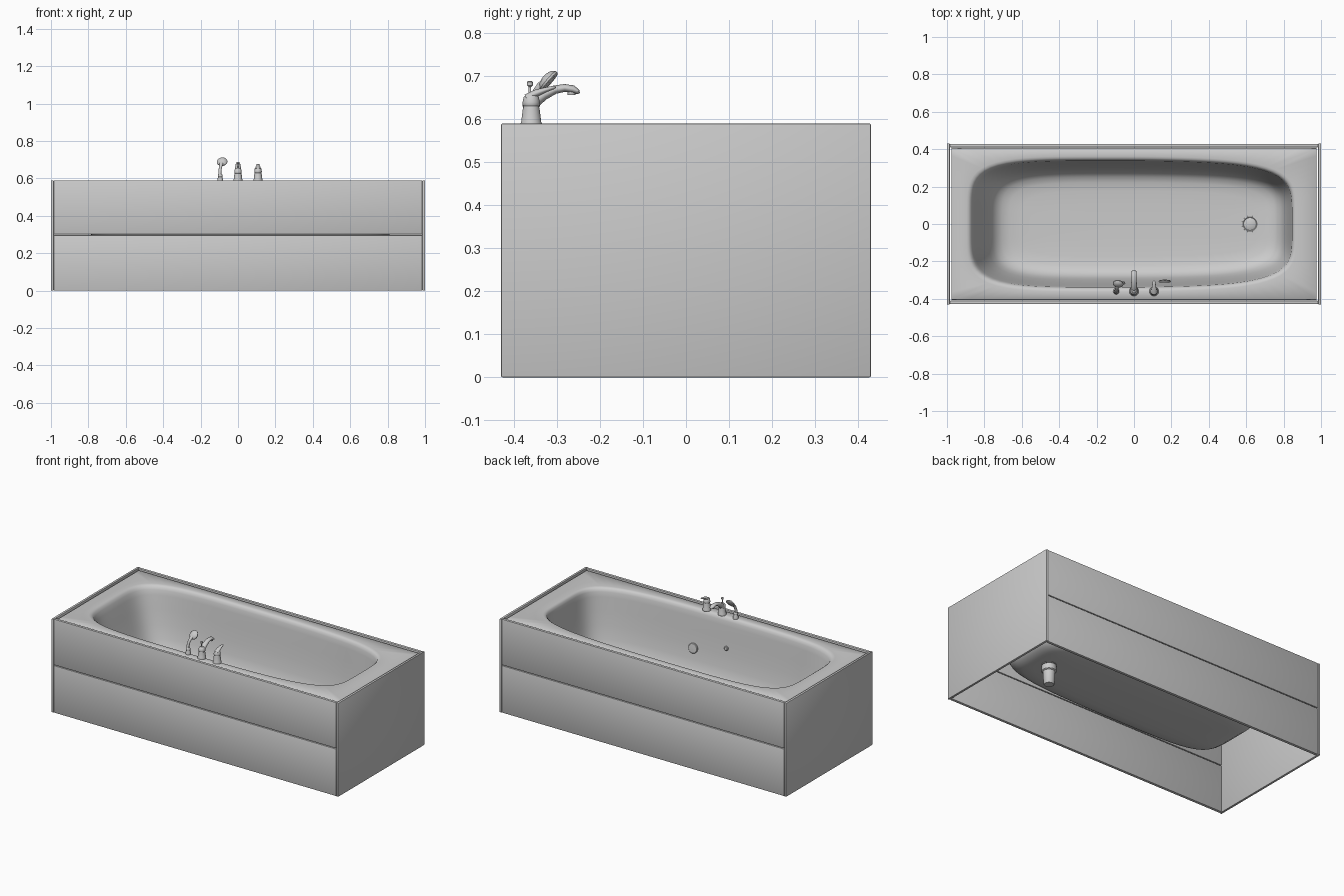
import bpy, bmesh, math
from mathutils import Vector

SEG = 128


def finish(name, bm, angle=40, recalc=True):
    if recalc:
        bmesh.ops.recalc_face_normals(bm, faces=bm.faces[:])
    me = bpy.data.meshes.new(name)
    bm.to_mesh(me)
    bm.free()
    ob = bpy.data.objects.new(name, me)
    bpy.context.collection.objects.link(ob)
    bpy.ops.object.select_all(action='DESELECT')
    ob.select_set(True)
    bpy.context.view_layer.objects.active = ob
    bpy.ops.object.shade_smooth_by_angle(angle=math.radians(angle))
    return ob


def box(name, lo, hi, bevel=0.003):
    bm = bmesh.new()
    bmesh.ops.create_cube(bm, size=1)
    for v in bm.verts:
        v.co = Vector([(a + b) / 2 + c * (b - a) for a, b, c in zip(lo, hi, v.co)])
    bmesh.ops.bevel(bm, geom=bm.edges[:], offset=bevel, segments=2, affect='EDGES', profile=0.5)
    return finish(name, bm)


def bridge(bm, a, b):
    n = len(a)
    for i in range(n):
        bm.faces.new((a[i], a[(i + 1) % n], b[(i + 1) % n], b[i]))


def tube(name, path, up=(1, 0, 0), n=24):
    """Sweep ellipses along a path of (x, y, z, side radius, other radius)."""
    bm = bmesh.new()
    pts = [Vector(p[:3]) for p in path]
    rings = []
    for i, p in enumerate(path):
        t = (pts[min(i + 1, len(pts) - 1)] - pts[max(i - 1, 0)]).normalized()
        side = (Vector(up) - t * t.dot(Vector(up))).normalized()
        other = t.cross(side)
        rings.append([bm.verts.new(pts[i] + side * math.cos(a) * p[3] + other * math.sin(a) * p[4])
                      for a in (2 * math.pi * k / n for k in range(n))])
    for a, b in zip(rings, rings[1:]):
        bridge(bm, a, b)
    bm.faces.new(rings[0])
    bm.faces.new(rings[-1])
    return finish(name, bm)


def lathe(name, loc, axis, prof, n=32):
    """Revolve (radius, height) pairs around an axis through loc."""
    bm = bmesh.new()
    q = Vector((0, 0, 1)).rotation_difference(Vector(axis).normalized())
    rings = [[bm.verts.new(Vector(loc) + q @ Vector((r * math.cos(2 * math.pi * k / n),
              r * math.sin(2 * math.pi * k / n), h))) for k in range(n)] for r, h in prof]
    for a, b in zip(rings, rings[1:]):
        bridge(bm, a, b)
    bm.faces.new(rings[0])
    bm.faces.new(rings[-1])
    return finish(name, bm)


# Surround: two end panels, and an upper and lower panel on each long side
for s, side in ((-1, "left"), (1, "right")):
    x = sorted((s * 0.985, s * 1.0))
    box(side + "_end_panel", (x[0], -0.43, 0), (x[1], 0.43, 0.59))
for s, side in ((-1, "front"), (1, "back")):
    y = sorted((s * 0.41, s * 0.428))
    box(side + "_lower_panel", (-0.984, y[0], 0), (0.984, y[1], 0.297))
    box(side + "_upper_panel", (-0.984, y[0], 0.301), (0.984, y[1], 0.59))

# Tub: rectangular rim flowing into a rounded, tapered basin
bm = bmesh.new()


def ring(z, x0, x1, hy, p=None, taper=0.0):
    out = []
    for k in range(SEG):
        a = 2 * math.pi * k / SEG
        u, v = math.cos(a), math.sin(a)
        m = max(abs(u), abs(v))
        u, v = u / m, v / m
        if p:
            d = (abs(u) ** p + abs(v) ** p) ** (1 / p)
            u, v = u / d, v / d
        w = hy * (1 - taper * max(0, (u + 0.1) / 1.1) ** 2)
        out.append(bm.verts.new(((x0 + x1) / 2 + u * (x1 - x0) / 2, v * w, z)))
    return out


rings = [ring(0.54, -0.977, 0.977, 0.405), ring(0.58, -0.977, 0.977, 0.405),
         ring(0.584, -0.973, 0.973, 0.401)]
# height, left end, right end, half width
basin = [(0.584, -0.895, 0.868, 0.362), (0.582, -0.884, 0.858, 0.352), (0.575, -0.874, 0.850, 0.344),
         (0.560, -0.865, 0.845, 0.338), (0.530, -0.855, 0.842, 0.334), (0.45, -0.833, 0.834, 0.325),
         (0.36, -0.806, 0.822, 0.314), (0.28, -0.778, 0.808, 0.300), (0.235, -0.757, 0.795, 0.288),
         (0.205, -0.735, 0.778, 0.273), (0.185, -0.705, 0.752, 0.252), (0.174, -0.665, 0.715, 0.222),
         (0.169, -0.60, 0.655, 0.175), (0.167, -0.45, 0.50, 0.10), (0.166, -0.2, 0.25, 0.04)]
for z, x0, x1, hy in basin:
    rings.append(ring(z, x0, x1, hy, 5.0, 0.1))
for a, b in zip(rings, rings[1:]):
    bridge(bm, a, b)
floor = bm.faces.new(rings[-1])
floor.normal_update()
if floor.normal.z < 0:
    bmesh.ops.reverse_faces(bm, faces=bm.faces[:])
finish("tub_basin", bm, 50, recalc=False)

# Waste fitting: ring and domed plug above, tapered pipe below the floor
lathe("drain_ring_and_plug", (0.62, 0, 0.168), (0, 0, 1),
      [(0.044, -0.002), (0.043, 0.003), (0.037, 0.004), (0.034, 0.0015), (0.028, 0.004),
       (0.015, 0.007), (0.002, 0.008)])
lathe("drain_pipe", (0.62, 0, 0), (0, 0, 1),
      [(0.027, 0.045), (0.031, 0.05), (0.035, 0.125), (0.042, 0.13), (0.042, 0.163)])

# Overflow plate and small button on the front inner wall
lathe("overflow_plate", (0.165, -0.310, 0.345), (0, 1, 0.12),
      [(0.031, -0.004), (0.031, 0.006), (0.028, 0.009), (0.002, 0.010)])
lathe("wall_button", (-0.06, -0.320, 0.40), (0, 1, 0.12),
      [(0.013, -0.004), (0.013, 0.008), (0.009, 0.012), (0.001, 0.012)])


# Tap bases: flared foot, collar and domed top
def tap_base(name, x, r, top):
    h = top - 0.582
    lathe(name, (x, -0.36, 0.582), (0, 0, 1),
          [(r, 0), (r, 0.008), (r * 0.93, 0.012), (r * 0.8, h * 0.5), (r * 0.72, h * 0.62),
           (r * 0.8, h * 0.66), (r * 0.8, h * 0.74), (r * 0.7, h * 0.9), (r * 0.4, h), (0.001, h)])


tap_base("spout_base", 0, 0.025, 0.655)
tap_base("handle_base", 0.107, 0.025, 0.66)
tap_base("shower_base", -0.095, 0.016, 0.625)

# Curved spout with a downturned mouth, and its diverter knob
tube("spout", [(0, -0.368, 0.625, 0.017, 0.013), (0, -0.352, 0.641, 0.018, 0.014),
               (0, -0.330, 0.657, 0.016, 0.012), (0, -0.305, 0.669, 0.014, 0.010),
               (0, -0.282, 0.673, 0.014, 0.009), (0, -0.263, 0.670, 0.014, 0.009),
               (0, -0.252, 0.664, 0.012, 0.006), (0, -0.249, 0.660, 0.006, 0.003)])
lathe("spout_outlet", (0, -0.266, 0.656), (0, 0, 1), [(0.009, 0), (0.010, 0.012)])
lathe("diverter_knob", (0, -0.363, 0.645), (0, 0, 1),
      [(0.003, 0), (0.003, 0.03), (0.007, 0.034), (0.007, 0.042), (0.004, 0.044)])

# Lever on the mixer handle
tube("handle_lever", [(0.107, -0.372, 0.650, 0.014, 0.008), (0.107, -0.350, 0.660, 0.014, 0.009),
                      (0.107, -0.328, 0.668, 0.010, 0.006), (0.107, -0.308, 0.674, 0.008, 0.004),
                      (0.107, -0.303, 0.675, 0.003, 0.002)])

# Hand shower: slim handle bending up into a tilted disc head
tube("hand_shower_handle", [(-0.098, -0.362, 0.600, 0.009, 0.009), (-0.097, -0.360, 0.635, 0.008, 0.008),
                            (-0.094, -0.352, 0.660, 0.008, 0.008), (-0.089, -0.338, 0.678, 0.010, 0.009),
                            (-0.085, -0.325, 0.692, 0.012, 0.008)])
lathe("hand_shower_head", (-0.085, -0.321, 0.691), (0.1, 0.72, -0.62),
      [(0.008, -0.013), (0.020, -0.009), (0.028, 0.0), (0.028, 0.005), (0.024, 0.008), (0.001, 0.009)])
